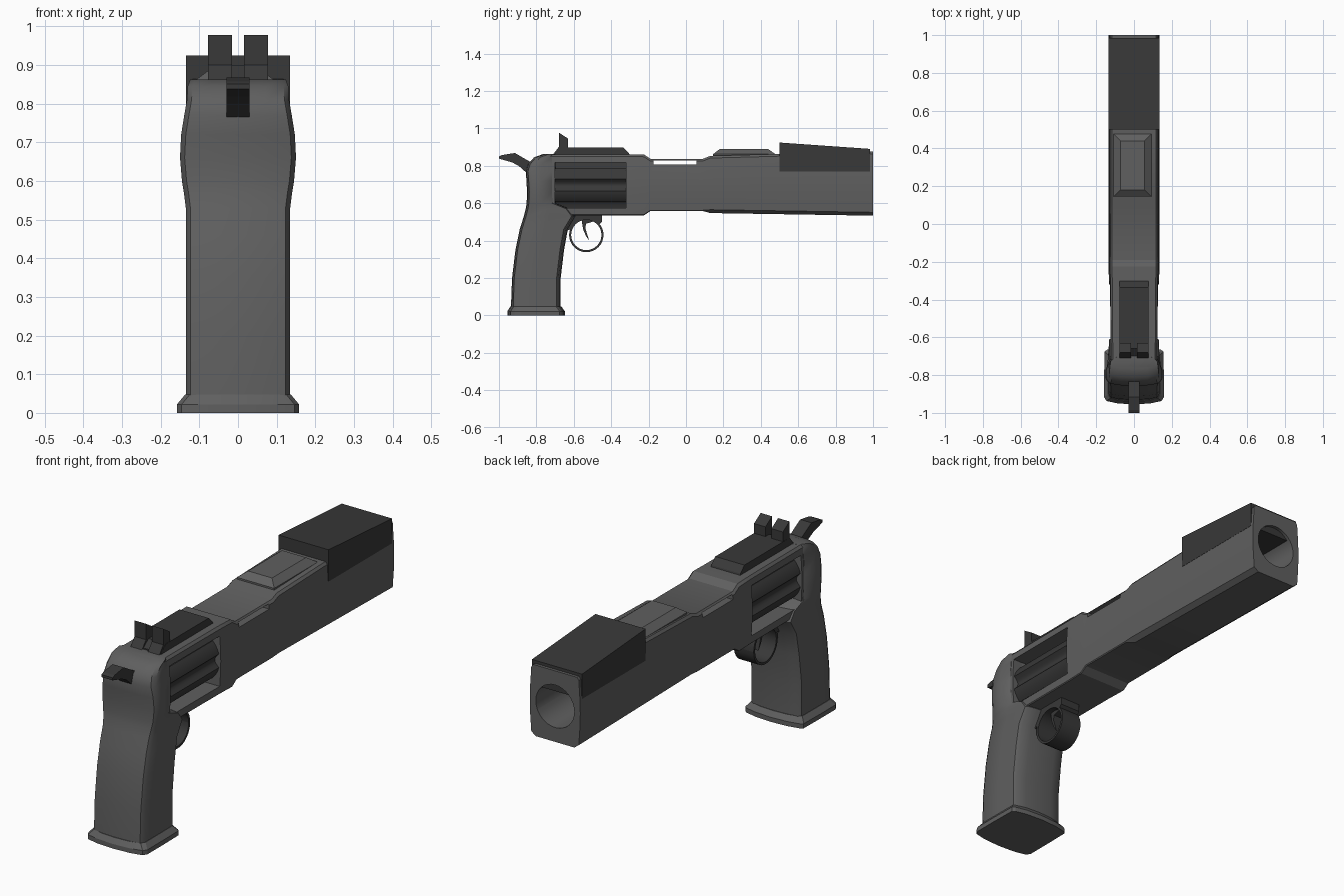
import bpy, bmesh, math

if "Cube" in bpy.data.objects:
    bpy.data.objects.remove(bpy.data.objects["Cube"])


def material(name, v):
    m = bpy.data.materials.new(name)
    m.diffuse_color = (v, v, v, 1)
    m.use_nodes = True
    m.node_tree.nodes["Principled BSDF"].inputs["Base Color"].default_value = m.diffuse_color
    return m


GREY = material("gunmetal_grey", 0.115)
DARK = material("dark_steel", 0.04)


def loft(name, rings, mat, smooth=30):
    """Skin a list of equal-length closed rings and cap both ends."""
    bm = bmesh.new()
    vs = [[bm.verts.new(p) for p in r] for r in rings]
    n = len(vs[0])
    for a, b in zip(vs, vs[1:]):
        for i in range(n):
            j = (i + 1) % n
            bm.faces.new((a[i], a[j], b[j], b[i]))
    bm.faces.new(vs[0])
    bm.faces.new(vs[-1][::-1])
    bmesh.ops.recalc_face_normals(bm, faces=bm.faces)
    me = bpy.data.meshes.new(name)
    bm.to_mesh(me)
    bm.free()
    me.materials.append(mat)
    ob = bpy.data.objects.new(name, me)
    bpy.context.collection.objects.link(ob)
    if smooth:
        shade(ob, smooth)
    return ob


def shade(ob, angle):
    bpy.ops.object.select_all(action='DESELECT')
    ob.select_set(True)
    bpy.context.view_layer.objects.active = ob
    bpy.ops.object.shade_smooth_by_angle(angle=math.radians(angle))


def extrude(name, profile, x0, x1, mat, smooth=0):
    """Extrude a side (y, z) profile across x."""
    return loft(name, [[(x, y, z) for y, z in profile] for x in (x0, x1)], mat, smooth)


def circle(r, cy, cz, n=32):
    return [(cy + r * math.cos(2 * math.pi * i / n), cz + r * math.sin(2 * math.pi * i / n))
            for i in range(n)]


def cut(target, cutter):
    mod = target.modifiers.new("cut", 'BOOLEAN')
    mod.operation, mod.solver, mod.object = 'DIFFERENCE', 'EXACT', cutter
    bpy.context.view_layer.objects.active = target
    bpy.ops.object.modifier_apply(modifier=mod.name)
    bpy.data.objects.remove(cutter)


def box(y0, y1, z0, z1):
    return [(y0, z0), (y1, z0), (y1, z1), (y0, z1)]


# Frame and barrel: sections along y with slightly convex sides
def body_ring(y, zb, zt, w, ch):
    h = zt - zb
    half = [(w - 0.012 - ch, zb), (w - 0.008, zb + 0.004 + ch * 0.7), (w - 0.002, zb + h * 0.3),
            (w, zb + h * 0.5), (w - 0.002, zb + h * 0.7), (w - 0.008, zt - 0.012), (w - 0.018, zt)]
    return [(x, y, z) for x, z in half] + [(-x, y, z) for x, z in reversed(half)]


body = loft("frame_and_barrel", [body_ring(*s) for s in [
    (-0.73, 0.535, 0.861, 0.130, 0), (-0.32, 0.535, 0.861, 0.132, 0),
    (-0.225, 0.535, 0.860, 0.135, 0), (-0.19, 0.558, 0.837, 0.135, 0),
    (0.09, 0.558, 0.837, 0.135, 0), (0.13, 0.547, 0.853, 0.135, 0.02),
    (0.5, 0.541, 0.863, 0.135, 0.02), (1.0, 0.533, 0.876, 0.135, 0.02)]], GREY, 0)
cut(body, extrude("window_cutter", box(-0.70, -0.32, 0.575, 0.818), -0.3, 0.3, GREY))
cut(body, extrude("slot_cutter", box(-0.175, 0.055, 0.806, 0.829), -0.3, 0.3, GREY))
cut(body, loft("bore_cutter", [[(x, y, z) for x, z in circle(0.103, 0, 0.705)]
                               for y in (0.3, 1.1)], GREY, 0))
shade(body, 25)


# Grip and recoil shoulder: sections along z
def grip_ring(z, yb, yf, w, wf, bulge=0.012):
    half = [(0, yb), (w * 0.55, yb + bulge * 0.3), (w - 0.012, yb + bulge),
            (w, yb + bulge + 0.02), (w, yb + (yf - yb) * 0.5),
            (wf, yf - bulge - 0.01), (wf - 0.012, yf - bulge), (wf * 0.55, yf - bulge * 0.3), (0, yf)]
    return [(x, y, z) for x, y in half] + [(-x, y, z) for x, y in half[-2:0:-1]]


loft("grip", [grip_ring(*s) for s in [
    (0.04, -0.936, -0.670, 0.135, 0.134), (0.20, -0.930, -0.670, 0.135, 0.134),
    (0.35, -0.912, -0.652, 0.135, 0.133), (0.46, -0.889, -0.632, 0.135, 0.132),
    (0.53, -0.867, -0.590, 0.135, 0.131), (0.57, -0.857, -0.620, 0.140, 0.130),
    (0.60, -0.852, -0.695, 0.145, 0.130), (0.66, -0.850, -0.695, 0.150, 0.130),
    (0.72, -0.853, -0.695, 0.147, 0.130), (0.77, -0.857, -0.695, 0.139, 0.129),
    (0.81, -0.845, -0.695, 0.132, 0.126), (0.845, -0.812, -0.695, 0.130, 0.122),
    (0.862, -0.765, -0.695, 0.124, 0.113)]], GREY, 35)
loft("grip_base_plate", [grip_ring(*s, 0.018) for s in [
    (0, -0.955, -0.648, 0.158, 0.156), (0.022, -0.955, -0.648, 0.158, 0.156),
    (0.047, -0.940, -0.666, 0.137, 0.136)]], GREY, 20)

# Fluted cylinder seen through the frame window
ring = []
for i in range(72):
    a = 2 * math.pi * i / 72
    flute = max(0, math.cos(6 * a))
    r = 0.126 - 0.026 * flute ** 0.7
    ring.append((r * math.cos(a), 0.697 + r * math.sin(a)))
loft("fluted_cylinder", [[(x, y, z) for x, z in ring] for y in (-0.705, -0.315)], DARK, 35)

# Raised pad on the barrel top
loft("top_pad", [[(-0.008 + sx * hx, y, z) for sx, y in
                  ((-1, y0), (1, y0), (1, y1), (-1, y1))]
                 for hx, y0, y1, z, in ((0.1, 0.145, 0.48, 0.845), (0.1, 0.145, 0.478, 0.862),
                                        (0.064, 0.18, 0.44, 0.889))], GREY, 0)

# Front sight shroud
extrude("front_sight_block", [(0.5, 0.77), (0.985, 0.77), (0.985, 0.89), (0.5, 0.924)],
        -0.134, 0.134, DARK)

# Rear sight base and blades
extrude("rear_sight_base", [(-0.70, 0.855), (-0.30, 0.855), (-0.305, 0.868), (-0.335, 0.898),
                            (-0.66, 0.898), (-0.70, 0.868)], -0.078, 0.078, DARK)
for side, name in ((-1, "left"), (1, "right")):
    extrude("rear_sight_blade_" + name,
            [(-0.71, 0.862), (-0.63, 0.885), (-0.63, 0.945), (-0.68, 0.977), (-0.68, 0.90)],
            side * 0.016, side * 0.077, DARK)

# Hammer
extrude("hammer", [(-1.0, 0.838), (-0.93, 0.818), (-0.895, 0.80), (-0.85, 0.76), (-0.80, 0.77),
                   (-0.80, 0.80), (-0.84, 0.825), (-0.915, 0.868), (-0.985, 0.857), (-1.0, 0.85)],
        -0.03, 0.03, DARK)

# Trigger guard ring, its mount and the trigger
bm_ring = []
for y, z in circle(1, 0, 0, 32):
    bm_ring.append([(x, -0.533 + r * y, 0.43 + r * z)
                    for x, r in ((-0.053, 0.092), (0.053, 0.092), (0.053, 0.081), (-0.053, 0.081))])
guard = loft("trigger_guard", bm_ring + bm_ring[:1], DARK, 30)
extrude("guard_mount", [(-0.645, 0.45), (-0.617, 0.46), (-0.59, 0.50), (-0.56, 0.515),
                        (-0.51, 0.515), (-0.465, 0.485), (-0.45, 0.50), (-0.45, 0.54), (-0.62, 0.54)],
        -0.053, 0.053, DARK)
extrude("trigger", [(-0.56, 0.52), (-0.55, 0.46), (-0.535, 0.425), (-0.518, 0.40), (-0.527, 0.43),
                    (-0.538, 0.465), (-0.535, 0.49), (-0.50, 0.50), (-0.49, 0.52)],
        -0.025, 0.025, DARK, 40)
